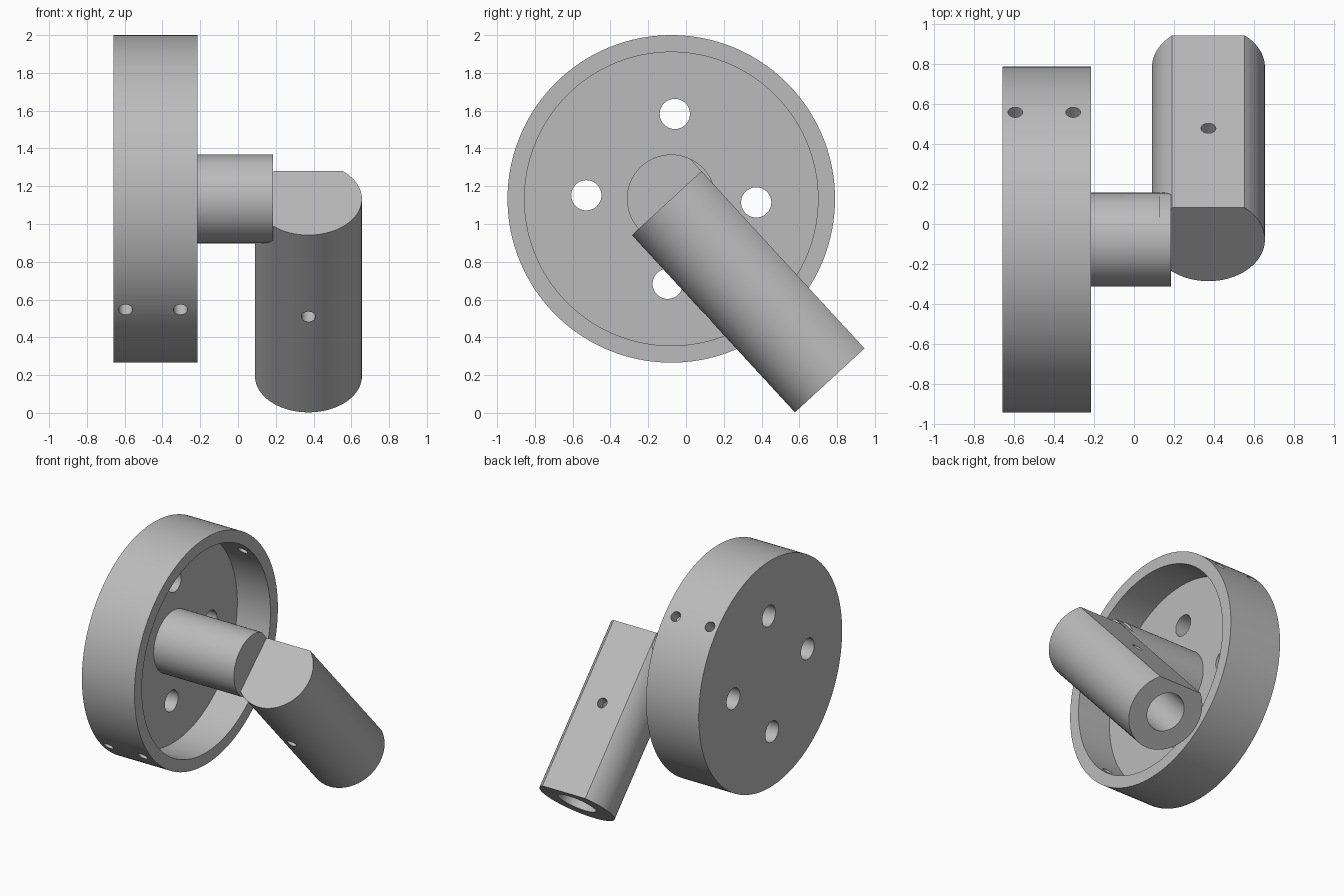
import bpy
import math
from mathutils import Matrix, Vector

if "Cube" in bpy.data.objects:
    bpy.data.objects.remove(bpy.data.objects["Cube"], do_unlink=True)

# single metal colour
metal = bpy.data.materials.new("satin_grey")
GREY = (0.5, 0.5, 0.5, 1)
metal.diffuse_color = GREY
metal.use_nodes = True
metal.node_tree.nodes["Principled BSDF"].inputs["Base Color"].default_value = GREY

AXES = {"X": Vector((1, 0, 0)), "Y": Vector((0, 1, 0)), "Z": Vector((0, 0, 1))}


def rod(name, axis, start, end, radius, centre=(0, 0, 0), sides=96):
    """Cylinder along an axis; start and end are measured from centre."""
    direction = AXES[axis]
    bpy.ops.mesh.primitive_cylinder_add(vertices=sides, radius=radius, depth=end - start)
    obj = bpy.context.object
    obj.name = name
    turn = direction.to_track_quat("Z", "Y").to_matrix().to_4x4()
    place = Matrix.Translation(Vector(centre) + direction * (start + end) / 2)
    obj.data.transform(place @ turn)
    return obj


def block(name, low, high):
    low, high = Vector(low), Vector(high)
    bpy.ops.mesh.primitive_cube_add(size=1)
    obj = bpy.context.object
    obj.name = name
    obj.data.transform(Matrix.Translation((low + high) / 2) @ Matrix.Diagonal((high - low).to_4d()))
    return obj


def cut(target, *cutters):
    for cutter in cutters:
        cutter.hide_render = True
        bpy.ops.object.select_all(action="DESELECT")
        bpy.context.view_layer.objects.active = target
        target.select_set(True)
        mod = target.modifiers.new("cut", "BOOLEAN")
        mod.operation = "DIFFERENCE"
        mod.solver = "EXACT"
        mod.object = cutter
        bpy.ops.object.modifier_apply(modifier=mod.name)
        bpy.data.objects.remove(cutter, do_unlink=True)


# key dimensions, in the tilted frame of the disc axis
BACK, FLOOR, RIM = -0.66, -0.495, -0.215
DISC_R, RECESS_R, SHAFT_R = 0.867, 0.777, 0.235
ARM_X, ARM_R, ARM_LEN, FLAT = 0.373, 0.283, 1.275, 0.217
PIN_R = 0.037

# round mounting cup with a recess on the arm side
cup = rod("mounting_cup", "X", BACK, RIM, DISC_R, sides=160)
cut(cup, rod("recess", "X", FLOOR, RIM + 0.1, RECESS_R, sides=160))

# four screw holes through the floor
for i in range(4):
    a = math.radians(45 + 90 * i)
    spot = (0, 0.45 * math.cos(a), 0.45 * math.sin(a))
    cut(cup, rod("screw_hole", "X", BACK - 0.1, FLOOR + 0.1, 0.08, spot, 48))

# paired radial pin holes on both sides of the cup wall
for x in (-0.595, -0.305):
    for start in (-1, 0.7):
        cut(cup, rod("pin_hole", "Y", start, start + 0.3, PIN_R, (x, 0, 0), 32))

# shaft, with a flat continuing the flat of the arm
shaft = rod("shaft", "X", FLOOR - 0.02, 0.185, SHAFT_R)
cut(shaft, block("shaft_flat", (0.13, FLAT, -0.5), (0.5, 0.5, 0.5)))

# arm with one flat side, an end bore and a cross hole
arm = rod("arm", "Z", -ARM_LEN, 0, ARM_R, (ARM_X, 0, 0))
cut(arm,
    block("arm_flat", (-0.2, FLAT, -2), (1, 0.6, 0.5)),
    rod("bore", "Z", -ARM_LEN - 0.1, -0.38, 0.143, (ARM_X, 0, 0), 64),
    rod("cross_hole", "Y", -0.5, 0.5, PIN_R, (ARM_X, 0, -0.588), 32))

# tilt everything about the disc axis, then colour and smooth
tilt = Matrix.Translation((0, -0.078, 1.133)) @ Matrix.Rotation(math.radians(42.6), 4, "X")
for part in (cup, shaft, arm):
    part.data.transform(tilt)
    part.data.materials.clear()
    part.data.materials.append(metal)
    bpy.ops.object.select_all(action="DESELECT")
    bpy.context.view_layer.objects.active = part
    part.select_set(True)
    bpy.ops.object.shade_smooth_by_angle(angle=math.radians(30))
